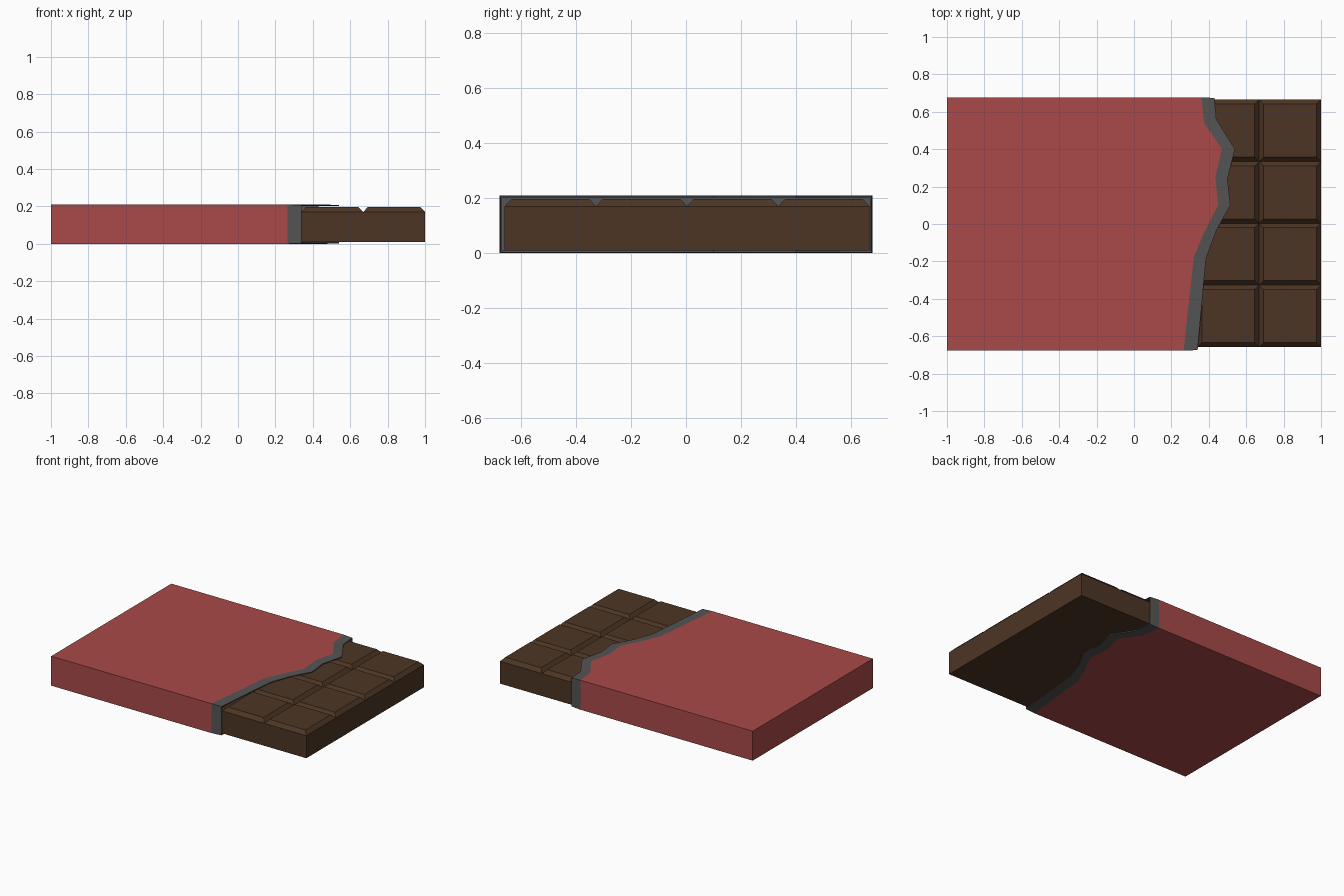
import bpy
import bmesh
from mathutils import Matrix

if "Cube" in bpy.data.objects:
    bpy.data.objects.remove(bpy.data.objects["Cube"])


def material(name, rgb):
    m = bpy.data.materials.new(name)
    m.diffuse_color = (*rgb, 1)
    m.use_nodes = True
    m.node_tree.nodes["Principled BSDF"].inputs["Base Color"].default_value = m.diffuse_color
    return m


RED = material("red paper", (0.40, 0.067, 0.067))
FOIL = material("grey foil", (0.089, 0.089, 0.089))
CHOC = material("dark chocolate", (0.074, 0.036, 0.018))


def add_object(name, bm, mat):
    mesh = bpy.data.meshes.new(name)
    bm.to_mesh(mesh)
    bm.free()
    mesh.materials.append(mat)
    obj = bpy.data.objects.new(name, mesh)
    bpy.context.collection.objects.link(obj)
    return obj


# Torn edges as (x, y), from -y to +y
HALF_W, HEIGHT = 0.677, 0.21
paper_edge = [(0.265, -HALF_W), (0.32, -0.175), (0.375, -0.045), (0.45, 0.10),
              (0.435, 0.25), (0.47, 0.40), (0.375, 0.54), (0.36, HALF_W)]
foil_edge = [(0.34, -HALF_W), (0.385, -0.185), (0.44, -0.035), (0.515, 0.10),
             (0.50, 0.24), (0.54, 0.40), (0.44, 0.56), (0.43, HALF_W)]


def ring(edge, inset=0.0, x=None):
    """Closed sleeve section: along the top, back along the bottom."""
    lim = HALF_W - inset
    pts = [(px if x is None else x, max(-lim, min(lim, py))) for px, py in edge]
    return ([(px, py, HEIGHT - inset) for px, py in pts]
            + [(px, py, inset) for px, py in reversed(pts)])


def sleeve(name, rings, mat, cap_first=False, cap_last=False):
    bm = bmesh.new()
    loops = [[bm.verts.new(p) for p in r] for r in rings]
    for a, b in zip(loops, loops[1:]):
        for i in range(len(a)):
            j = (i + 1) % len(a)
            bm.faces.new((a[i], b[i], b[j], a[j]))
    if cap_first:
        bm.faces.new(loops[0])
    if cap_last:
        bm.faces.new(loops[-1][::-1])
    return add_object(name, bm, mat)


# Paper wrapper, closed at the left end
sleeve("paper_wrapper", [ring(paper_edge, x=-1.0), ring(paper_edge)], RED,
       cap_first=True)

# Foil: outer strip, torn lip, then lining running back inside the paper
sleeve("foil_lining", [ring(paper_edge), ring(foil_edge, 0.003),
                       ring(foil_edge, 0.009), ring(foil_edge, 0.009, -0.992)],
       FOIL, cap_last=True)

# Chocolate bar: slab with a 6 x 4 grid of bevelled pieces
X0, X1, Y0, Y1 = -0.985, 1.0, -0.658, 0.666
Z0, Z_GROOVE, Z_TOP = 0.01, 0.17, 0.196
bm = bmesh.new()
bmesh.ops.create_grid(bm, x_segments=6, y_segments=4, size=1.0)
place = (Matrix.Translation(((X0 + X1) / 2, (Y0 + Y1) / 2, Z_GROOVE))
         @ Matrix.Diagonal(((X1 - X0) / 2, (Y1 - Y0) / 2, 1, 1)))
bmesh.ops.transform(bm, matrix=place, verts=bm.verts)
tiles = bm.faces[:]
rim = [e for e in bm.edges if e.is_boundary]
wall = bmesh.ops.extrude_edge_only(bm, edges=rim)["geom"]
for v in wall:
    if isinstance(v, bmesh.types.BMVert):
        v.co.z = Z0
bmesh.ops.holes_fill(bm, edges=[e for e in bm.edges if e.is_boundary], sides=0)
bmesh.ops.recalc_face_normals(bm, faces=bm.faces)
bmesh.ops.inset_individual(bm, faces=tiles, thickness=0.034,
                           depth=Z_TOP - Z_GROOVE)
add_object("chocolate_bar", bm, CHOC)
